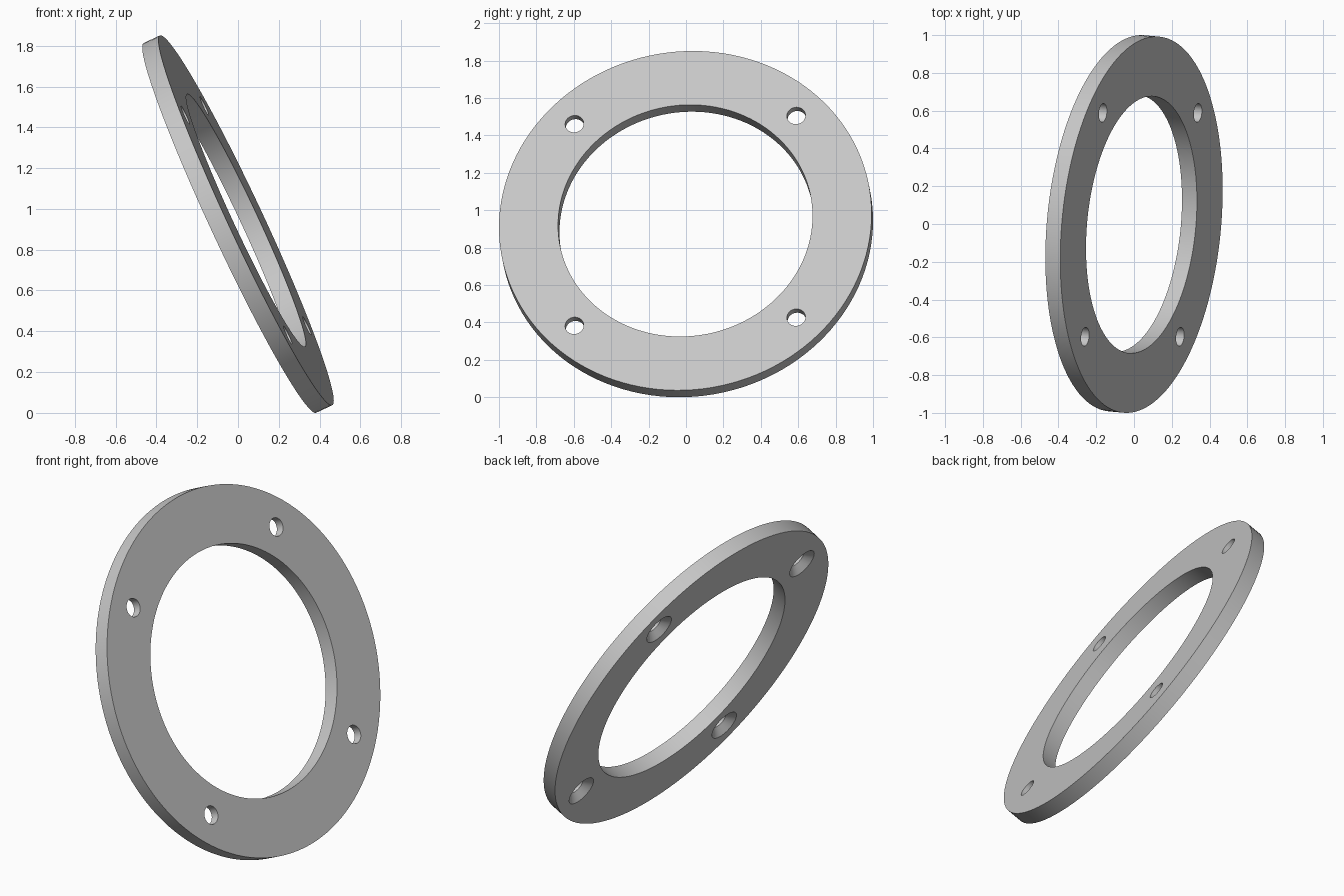
import bpy, bmesh
from math import radians, cos, sin, pi
from mathutils import Matrix, Vector

default = bpy.data.objects.get("Cube")
if default:
    bpy.data.objects.remove(default, do_unlink=True)

OUTER, INNER, THICK = 1.0, 0.683, 0.0875
BOLT_CIRCLE, BOLT, SINK = (OUTER + INNER) / 2, 0.05, 0.09
HALF = THICK / 2

# Satin grey metal
grey = bpy.data.materials.new("light_grey")
colour = (0.57, 0.57, 0.57, 1)
grey.diffuse_color = colour
grey.use_nodes = True
grey.node_tree.nodes["Principled BSDF"].inputs["Base Color"].default_value = colour


def lathe(bm, profile, steps, centre=(0, 0), closed=False):
    """Revolve (radius, height) points about a vertical axis."""
    rings = []
    for r, z in profile:
        rings.append([bm.verts.new((centre[0] + r * cos(2 * pi * i / steps),
                                    centre[1] + r * sin(2 * pi * i / steps), z))
                      for i in range(steps)])
    pairs = list(zip(rings, rings[1:]))
    if closed:
        pairs.append((rings[-1], rings[0]))
    else:
        bm.faces.new(rings[0])
        bm.faces.new(rings[-1])
    for a, b in pairs:
        for i in range(steps):
            j = (i + 1) % steps
            bm.faces.new((a[i], a[j], b[j], b[i]))


def make_object(name, bm):
    bmesh.ops.recalc_face_normals(bm, faces=bm.faces)
    mesh = bpy.data.meshes.new(name)
    bm.to_mesh(mesh)
    bm.free()
    mesh.materials.append(grey)
    obj = bpy.data.objects.new(name, mesh)
    bpy.context.collection.objects.link(obj)
    return obj


# Flat ring
bm = bmesh.new()
lathe(bm, [(INNER, -HALF), (OUTER, -HALF), (OUTER, HALF), (INNER, HALF)], 128, closed=True)
ring = make_object("flange_ring", bm)

# Four bolt holes, countersunk on the back face
bm = bmesh.new()
over = 0.02
hole = [(SINK + over, -HALF - over), (BOLT, -HALF + SINK - BOLT), (BOLT, HALF + over)]
for k in range(4):
    a = radians(45 + 90 * k)
    lathe(bm, hole, 40, (BOLT_CIRCLE * cos(a), BOLT_CIRCLE * sin(a)))
cutter = make_object("bolt_hole_cutter", bm)
cutter.hide_render = True

cut = ring.modifiers.new("bolt_holes", 'BOOLEAN')
cut.operation = 'DIFFERENCE'
cut.solver = 'EXACT'
cut.object = cutter
bpy.ops.object.select_all(action='DESELECT')
bpy.context.view_layer.objects.active = ring
ring.select_set(True)
bpy.ops.object.modifier_apply(modifier=cut.name)
bpy.data.objects.remove(cutter, do_unlink=True)

# Tilt the ring and rest it on the ground
tilt = (Matrix.Rotation(radians(-25), 4, 'Y') @ Matrix.Rotation(radians(-5), 4, 'Z')
        @ Matrix.Rotation(radians(90), 4, 'Y'))
ring.data.transform(tilt)
lowest = min(v.co.z for v in ring.data.vertices)
ring.data.transform(Matrix.Translation(Vector((0, 0, -lowest))))
bpy.ops.object.shade_smooth_by_angle(angle=radians(30))
